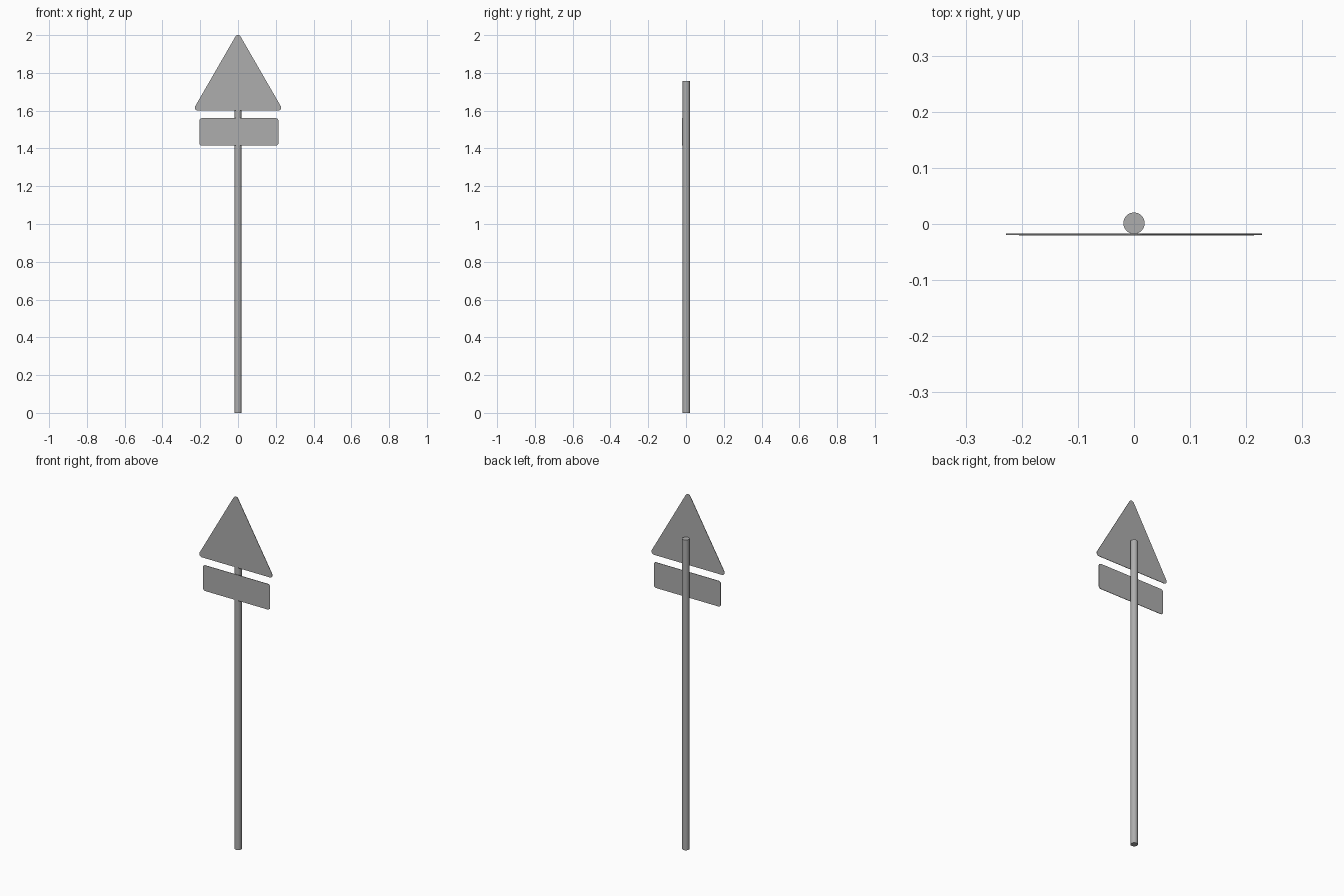
import bpy, bmesh, math

if "Cube" in bpy.data.objects:
    bpy.data.objects.remove(bpy.data.objects["Cube"])

PLATE_Y, PLATE_T = -0.0205, 0.0025   # front face and thickness of the sheet metal

# Dark grey metal
metal = bpy.data.materials.new("dark_grey_metal")
metal.diffuse_color = (0.42, 0.42, 0.42, 1)
metal.use_nodes = True
metal.node_tree.nodes["Principled BSDF"].inputs["Base Color"].default_value = metal.diffuse_color


def rounded_plate(name, corners, radius, y, steps=6):
    """Thin plate in the xz plane; corners are arc centres, counter-clockwise."""
    n = len(corners)
    outline = []
    for i, (cx, cz) in enumerate(corners):
        px, pz = corners[i - 1]
        nx, nz = corners[(i + 1) % n]
        start = math.atan2(cz - pz, cx - px) - math.pi / 2
        end = math.atan2(nz - cz, nx - cx) - math.pi / 2
        sweep = (end - start) % (2 * math.pi)
        for k in range(steps + 1):
            a = start + sweep * k / steps
            outline.append((cx + radius * math.cos(a), cz + radius * math.sin(a)))
    bm = bmesh.new()
    face = bm.faces.new([bm.verts.new((x, y, z)) for x, z in outline])
    new = bmesh.ops.extrude_face_region(bm, geom=[face])["geom"]
    bmesh.ops.translate(bm, vec=(0, PLATE_T, 0),
                        verts=[v for v in new if isinstance(v, bmesh.types.BMVert)])
    bmesh.ops.recalc_face_normals(bm, faces=bm.faces)
    mesh = bpy.data.meshes.new(name)
    bm.to_mesh(mesh)
    bm.free()
    mesh.materials.append(metal)
    obj = bpy.data.objects.new(name, mesh)
    bpy.context.collection.objects.link(obj)
    return obj


# Round post
POST_H = 1.756
bpy.ops.mesh.primitive_cylinder_add(vertices=32, radius=0.019, depth=POST_H,
                                    location=(0, 0.0015, POST_H / 2))
post = bpy.context.object
post.name = "post"
post.data.materials.append(metal)
bpy.ops.object.shade_smooth_by_angle(angle=math.radians(30))

# Triangular warning plate, equilateral with rounded corners
r, side = 0.016, 0.425
top = 2.0 - r
base = top - side * math.sqrt(3) / 2
rounded_plate("triangle_sign", [(-side / 2, base), (side / 2, base), (0, top)], r, PLATE_Y + 0.0007)

# Rectangular plate below, slightly off centre
r = 0.014
x0, x1, z0, z1 = -0.205 + r, 0.214 - r, 1.415 + r, 1.56 - r
rounded_plate("lower_sign", [(x0, z0), (x1, z0), (x1, z1), (x0, z1)], r, PLATE_Y)
